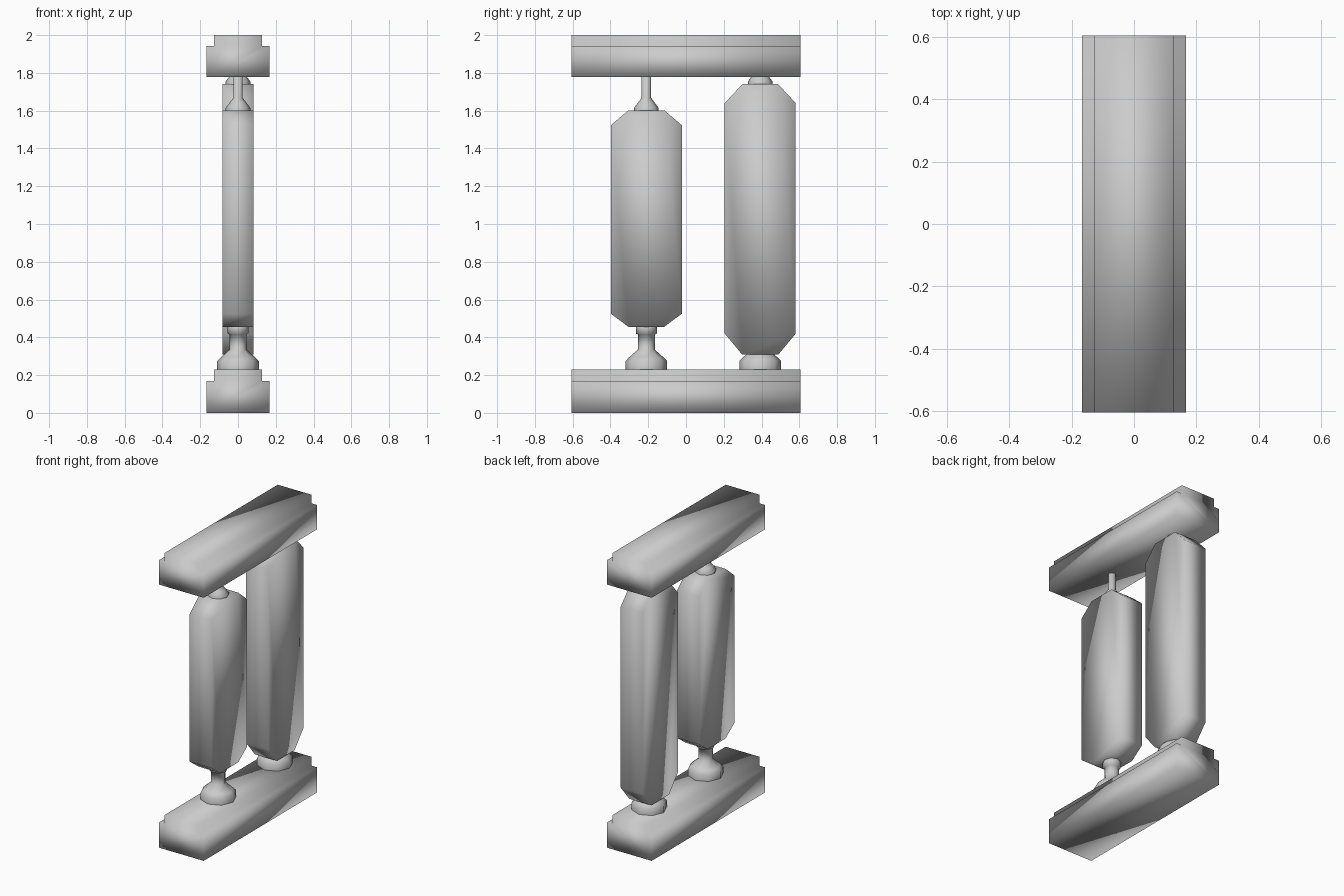
import bpy, bmesh, math

if "Cube" in bpy.data.objects:
    bpy.data.objects.remove(bpy.data.objects["Cube"])


def finish(name, bm):
    bmesh.ops.recalc_face_normals(bm, faces=bm.faces)
    mesh = bpy.data.meshes.new(name)
    bm.to_mesh(mesh)
    bm.free()
    mesh.shade_smooth()
    obj = bpy.data.objects.new(name, mesh)
    bpy.context.collection.objects.link(obj)
    return obj


def extrude_profile(name, points, direction):
    """Closed outline of 3D points swept along a vector."""
    bm = bmesh.new()
    face = bm.faces.new([bm.verts.new(p) for p in points])
    swept = bmesh.ops.extrude_face_region(bm, geom=[face], use_keep_orig=True)
    verts = [v for v in swept["geom"] if isinstance(v, bmesh.types.BMVert)]
    bmesh.ops.translate(bm, verts=verts, vec=direction)
    return finish(name, bm)


def lathe(name, y, profile, sides=8):
    """Faceted turned part from (radius, z) pairs."""
    bm = bmesh.new()
    rings = []
    for r, z in profile:
        rings.append([bm.verts.new((r * math.cos(i * math.tau / sides),
                                    y + r * math.sin(i * math.tau / sides), z))
                      for i in range(sides)])
    for a, b in zip(rings, rings[1:]):
        for i in range(sides):
            j = (i + 1) % sides
            bm.faces.new((a[i], a[j], b[j], b[i]))
    bm.faces.new(rings[0])
    bm.faces.new(rings[-1])
    return finish(name, bm)


# Stepped beams, top and bottom
def beam(name, z0, z_step, z1):
    half = [(0.167, z0), (0.167, z_step), (0.127, z_step), (0.127, z1)]
    outline = half + [(-x, z) for x, z in reversed(half)]
    extrude_profile(name, [(x, -0.605, z) for x, z in outline], (0, 1.21, 0))


beam("bottom_beam", 0.0, 0.17, 0.23)
beam("top_beam", 1.777, 1.942, 2.0)


# Flat bodies with chamfered corners
def body(name, y, z0, z_low, z_high, z1):
    half = [(0.095, z0), (0.188, z_low), (0.188, z_high), (0.095, z1)]
    outline = half + [(-d, z) for d, z in reversed(half)]
    extrude_profile(name, [(-0.082, y + d, z) for d, z in outline], (0.164, 0, 0))


FRONT_Y, REAR_Y = -0.21, 0.393
body("front_body", FRONT_Y, 0.456, 0.525, 1.523, 1.602)
body("rear_body", REAR_Y, 0.308, 0.42, 1.64, 1.74)

# Lower mounts: wide foot, stem and collar
for label, y in (("front", FRONT_Y), ("rear", REAR_Y)):
    lathe(label + "_lower_mount", y,
          [(0.11, 0.15), (0.11, 0.275), (0.09, 0.295), (0.045, 0.335),
           (0.045, 0.415), (0.056, 0.42), (0.056, 0.48)])

# Upper rods: shoulder tapering to a thin rod
for label, y, z in (("front", FRONT_Y, 1.60), ("rear", REAR_Y, 1.74)):
    lathe(label + "_upper_rod", y,
          [(0.065, z - 0.05), (0.065, z + 0.015), (0.046, z + 0.04),
           (0.025, z + 0.068), (0.025, max(z + 0.1, 1.85))])
